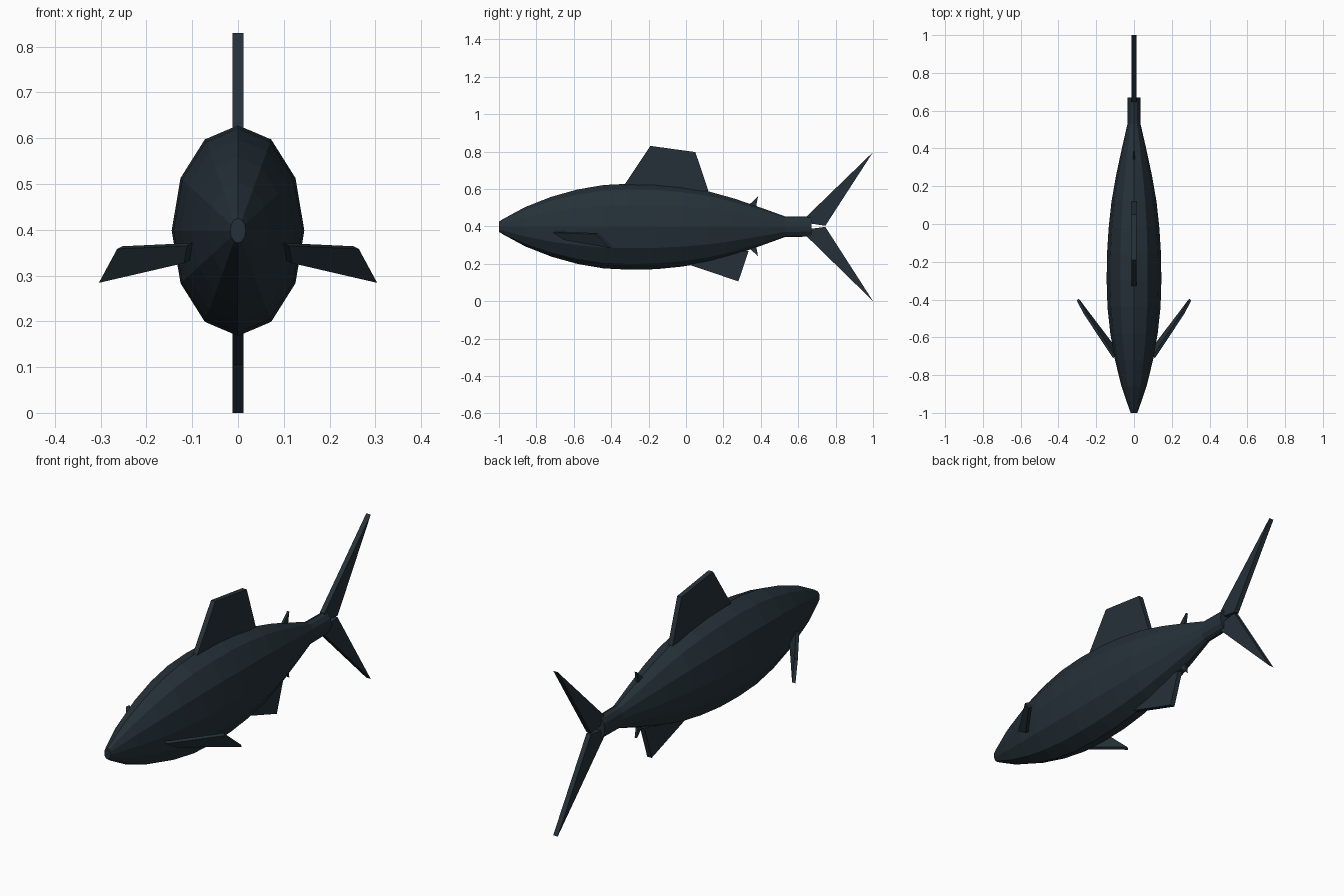
import bpy, bmesh, math
from mathutils import Vector

if "Cube" in bpy.data.objects:
    bpy.data.objects.remove(bpy.data.objects["Cube"])

slate = bpy.data.materials.new("dark_slate")
slate.diffuse_color = (0.018, 0.030, 0.040, 1)
slate.use_nodes = True
slate.node_tree.nodes["Principled BSDF"].inputs["Base Color"].default_value = slate.diffuse_color


def make(name, bm):
    bmesh.ops.recalc_face_normals(bm, faces=bm.faces)
    me = bpy.data.meshes.new(name)
    bm.to_mesh(me)
    bm.free()
    me.materials.append(slate)
    ob = bpy.data.objects.new(name, me)
    bpy.context.collection.objects.link(ob)
    return ob


def plate(name, pts, thick):
    """Flat polygon thickened evenly to both sides."""
    pts = [Vector(p) for p in pts]
    n = (pts[2] - pts[0]).cross(pts[-1] - pts[1]).normalized() * thick / 2
    bm = bmesh.new()
    a = [bm.verts.new(p + n) for p in pts]
    b = [bm.verts.new(p - n) for p in pts]
    bm.faces.new(a)
    bm.faces.new(b[::-1])
    for i in range(len(pts)):
        j = (i + 1) % len(pts)
        bm.faces.new((a[i], b[i], b[j], a[j]))
    return make(name, bm)


def upright(name, yz, thick=0.024):
    return plate(name, [(0, y, z) for y, z in yz], thick)


# Body: twelve-sided spindle, (y, half height) per ring
SIDES, MID_Z, WIDTH = 12, 0.398, 0.63
rings = [(-1, .027), (-.98, .04), (-.86, .105), (-.72, .160), (-.58, .199),
         (-.44, .223), (-.30, .230), (-.16, .227), (-.02, .213), (.12, .189),
         (.26, .150), (.40, .102), (.53, .055), (.67, .053)]
bm = bmesh.new()
loops = []
for y, r in rings:
    loops.append([bm.verts.new((WIDTH * r * math.sin(math.tau * k / SIDES), y,
                                MID_Z + r * math.cos(math.tau * k / SIDES)))
                  for k in range(SIDES)])
for a, b in zip(loops, loops[1:]):
    for k in range(SIDES):
        j = (k + 1) % SIDES
        bm.faces.new((a[k], a[j], b[j], b[k]))
bm.faces.new(loops[0])
bm.faces.new(loops[-1])
make("body", bm)

# Fins along the centre line
upright("dorsal_fin", [(-.34, .605), (-.19, .83), (.05, .797), (.12, .588)])
upright("anal_fin", [(0, .20), (.28, .106), (.335, .268), (.19, .262)])
upright("upper_finlet", [(.31, .48), (.335, .513), (.385, .56), (.37, .48)], 0.012)
upright("lower_finlet", [(.31, .32), (.335, .287), (.385, .24), (.37, .32)], 0.012)

# Forked tail
upright("upper_tail_fin", [(.645, .453), (1, .797), (.745, .403), (.66, .416)])
upright("lower_tail_fin", [(.645, .347), (1, 0), (.745, .397), (.66, .386)])

# Swept side fins
for side, s in (("right", 1), ("left", -1)):
    plate(side + "_side_fin",
          [(s * .105, -.705, .368), (s * .258, -.475, .361),
           (s * .298, -.40, .287), (s * .112, -.645, .330)], 0.016)
